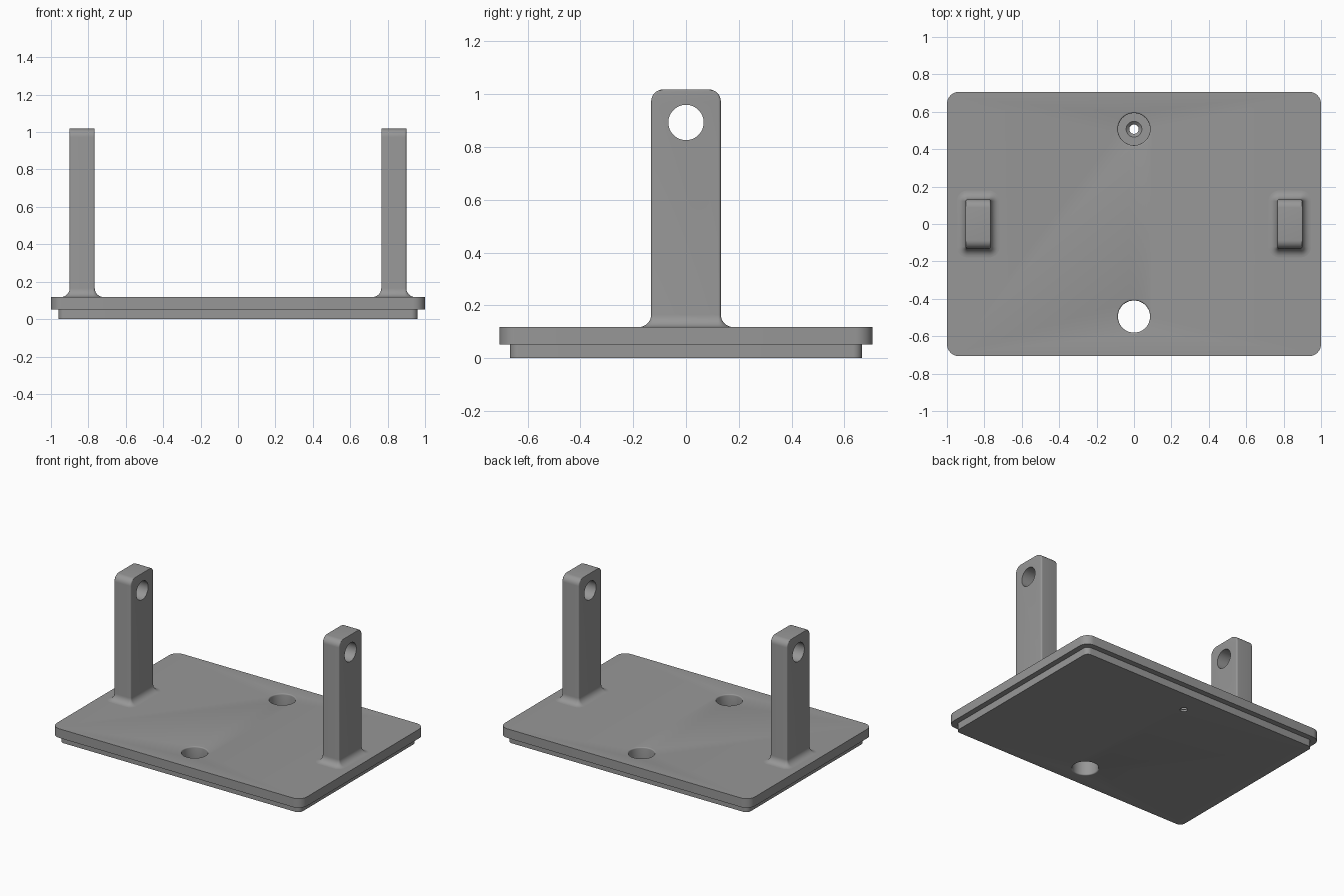
import bpy, bmesh, math

if "Cube" in bpy.data.objects:
    bpy.data.objects.remove(bpy.data.objects["Cube"])

grey = bpy.data.materials.new("plain grey")
grey.diffuse_color = (0.31, 0.31, 0.31, 1)
grey.use_nodes = True
grey.node_tree.nodes["Principled BSDF"].inputs["Base Color"].default_value = grey.diffuse_color


def make_object(name, bm):
    bmesh.ops.recalc_face_normals(bm, faces=bm.faces[:])
    mesh = bpy.data.meshes.new(name)
    bm.to_mesh(mesh)
    bm.free()
    mesh.materials.append(grey)
    obj = bpy.data.objects.new(name, mesh)
    bpy.context.collection.objects.link(obj)
    return obj


def rounded_rect(hx, hy, r, seg=8):
    pts = []
    for i, (sx, sy) in enumerate([(1, 1), (-1, 1), (-1, -1), (1, -1)]):
        for k in range(seg + 1):
            a = math.radians(90 * (i + k / seg))
            pts.append((sx * (hx - r) + r * math.cos(a), sy * (hy - r) + r * math.sin(a)))
    return pts


def circle(r, n=48):
    return [(r * math.cos(2 * math.pi * i / n), r * math.sin(2 * math.pi * i / n)) for i in range(n)]


def loft(name, sections):
    """Skin a closed solid through (outline, z) sections."""
    bm = bmesh.new()
    rings = [[bm.verts.new((x, y, z)) for x, y in pts] for pts, z in sections]
    n = len(rings[0])
    for a, b in zip(rings, rings[1:]):
        for i in range(n):
            j = (i + 1) % n
            bm.faces.new((a[i], a[j], b[j], b[i]))
    bm.faces.new(rings[0][::-1])
    bm.faces.new(rings[-1])
    return make_object(name, bm)


def cut(obj, cutter):
    mod = obj.modifiers.new("hole", "BOOLEAN")
    mod.operation = "DIFFERENCE"
    mod.solver = "EXACT"
    mod.object = cutter
    cutter.hide_render = True
    cutter.hide_viewport = True


def smooth(obj):
    bpy.ops.object.select_all(action="DESELECT")
    obj.select_set(True)
    bpy.context.view_layer.objects.active = obj
    for mod in list(obj.modifiers):
        bpy.ops.object.modifier_apply(modifier=mod.name)
    bpy.ops.object.shade_smooth_by_angle(angle=math.radians(30))


def arc(steps=6):
    return [math.radians(90 * k / steps) for k in range(steps + 1)]


TOP, STEP, LIP = 0.118, 0.052, 0.008

# Stepped base plate
plate = loft("base_plate", [
    (rounded_rect(0.96, 0.667, 0.035), 0),
    (rounded_rect(0.96, 0.667, 0.035), STEP),
    (rounded_rect(1.0, 0.707, 0.065), STEP),
    (rounded_rect(1.0, 0.707, 0.065), TOP)])

# Softened rim shared by both plate holes
R = 0.086
rim = [(circle(R + LIP * (1 - math.cos(a))), TOP - LIP + LIP * math.sin(a)) for a in arc(4)]
rim.append((circle(R + LIP), TOP + 0.05))

# Large through hole
through = loft("through_hole_cutter",
               [(circle(R + LIP), -0.05)]
               + [(circle(R + LIP * (1 - math.cos(a))), LIP - LIP * math.sin(a)) for a in reversed(arc(4))]
               + rim)
through.location.y = -0.495

# Counterbored screw hole
bore = loft("screw_hole_cutter", [
    (circle(0.025), -0.05), (circle(0.025), 0.014),
    (circle(0.042), 0.03), (circle(R), 0.03)] + rim)
bore.location.y = 0.507
bpy.context.view_layer.update()
cut(plate, through)
cut(plate, bore)
smooth(plate)

# Upright posts with flared foot, rounded top and cross hole
HX, HY, EDGE, FLARE, ROUND, HEIGHT = 0.067, 0.132, 0.01, 0.047, 0.045, 1.018
for side, name in ((-1, "left_post"), (1, "right_post")):
    sections = [(rounded_rect(HX + FLARE, HY + FLARE, EDGE + FLARE), TOP - 0.01)]
    for a in arc(8):
        f = FLARE * (1 - math.sin(a))
        sections.append((rounded_rect(HX + f, HY + f, EDGE + f), TOP + FLARE * (1 - math.cos(a))))
    for a in arc(8):
        sections.append((rounded_rect(HX, HY - ROUND * (1 - math.cos(a)), EDGE),
                         HEIGHT - ROUND * (1 - math.sin(a))))
    post = loft(name, sections)
    post.location.x = side * 0.833
    hole = loft(name + "_hole_cutter", [(circle(0.067), -0.2), (circle(0.067), 0.2)])
    hole.rotation_euler.y = math.pi / 2
    hole.location = (side * 0.833, 0, 0.893)
    bpy.context.view_layer.update()
    cut(post, hole)
    smooth(post)
